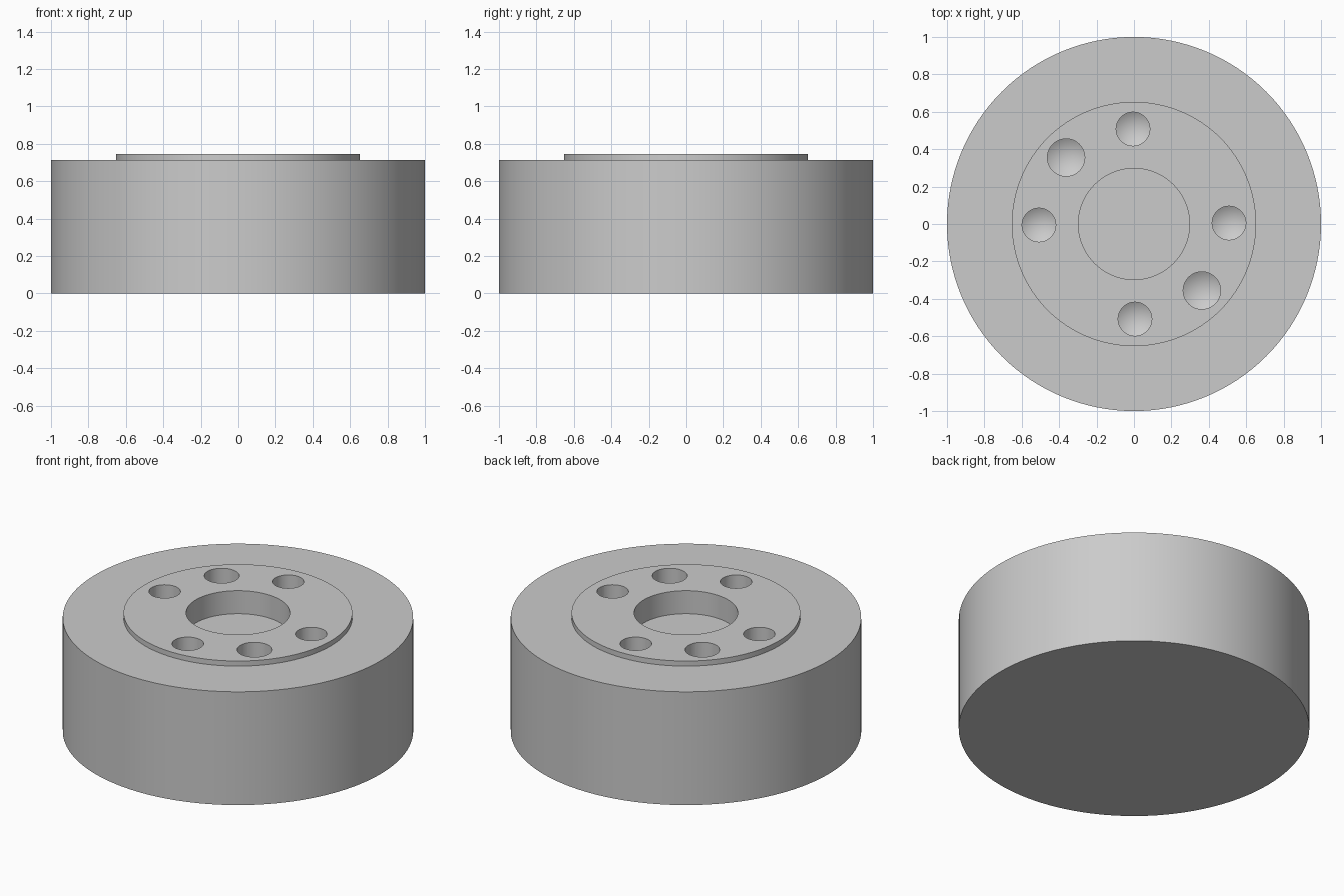
import bpy
import bmesh
from math import cos, sin, radians

cube = bpy.data.objects.get("Cube")
if cube:
    bpy.data.objects.remove(cube, do_unlink=True)

GREY = 0.6
BODY_R, BODY_TOP = 1.0, 0.713
BOSS_R, BOSS_TOP = 0.653, 0.745
BORE_R, BORE_FLOOR = 0.297, 0.60
HOLE_RING, HOLE_DEPTH, TURN = 0.508, 0.36, 0.6

metal = bpy.data.materials.new("grey_metal")
metal.use_nodes = True
metal.diffuse_color = (GREY, GREY, GREY, 1)
metal.node_tree.nodes["Principled BSDF"].inputs["Base Color"].default_value = (GREY, GREY, GREY, 1)


def lathe(name, profile, sides, centre=(0, 0)):
    """Spin a profile of (radius, z) points, closing both ends on the axis."""
    bm = bmesh.new()
    rings = []
    for r, z in profile:
        count = sides if r > 0 else 1
        angles = [radians(360 * i / sides) for i in range(count)]
        rings.append([bm.verts.new((centre[0] + r * cos(a), centre[1] + r * sin(a), z))
                      for a in angles])
    for low, high in zip(rings, rings[1:]):
        for i in range(sides):
            j = (i + 1) % sides
            quad = [low[i % len(low)], low[j % len(low)],
                    high[j % len(high)], high[i % len(high)]]
            bm.faces.new(list(dict.fromkeys(quad)))
    for ring in (rings[0], rings[-1]):
        if len(ring) > 1:
            bm.faces.new(ring)
    bmesh.ops.recalc_face_normals(bm, faces=bm.faces)
    mesh = bpy.data.meshes.new(name)
    bm.to_mesh(mesh)
    bm.free()
    mesh.materials.append(metal)
    obj = bpy.data.objects.new(name, mesh)
    bpy.context.collection.objects.link(obj)
    return obj


# Cylindrical body with raised boss and shallow central bore
body = lathe("flanged_body", [
    (BODY_R, 0), (BODY_R, BODY_TOP), (BOSS_R, BODY_TOP), (BOSS_R, BOSS_TOP),
    (BORE_R, BOSS_TOP), (BORE_R, BORE_FLOOR)], 128)

# Four bolt holes and two larger dowel holes, each with a drill-point bottom
holes = [(angle, 0.09) for angle in (0, 90, 180, 270)]
holes += [(angle, 0.10) for angle in (135, 315)]
cutters = []
for angle, r in holes:
    a = radians(angle + TURN)
    floor = BOSS_TOP - HOLE_DEPTH
    drill = lathe("hole_cutter", [(0, floor - 0.6 * r), (r, floor), (r, BOSS_TOP + 0.1)], 48,
                  (HOLE_RING * cos(a), HOLE_RING * sin(a)))
    drill.hide_render = True
    cutters.append(drill)
    cut = body.modifiers.new("drilled_hole", 'BOOLEAN')
    cut.operation = 'DIFFERENCE'
    cut.solver = 'EXACT'
    cut.object = drill

# Apply the drilling and discard the cutters
bpy.ops.object.select_all(action='DESELECT')
bpy.context.view_layer.objects.active = body
body.select_set(True)
for name in [m.name for m in body.modifiers]:
    bpy.ops.object.modifier_apply(modifier=name)
for drill in cutters:
    bpy.data.objects.remove(drill, do_unlink=True)

bpy.ops.object.shade_smooth_by_angle(angle=radians(25))
